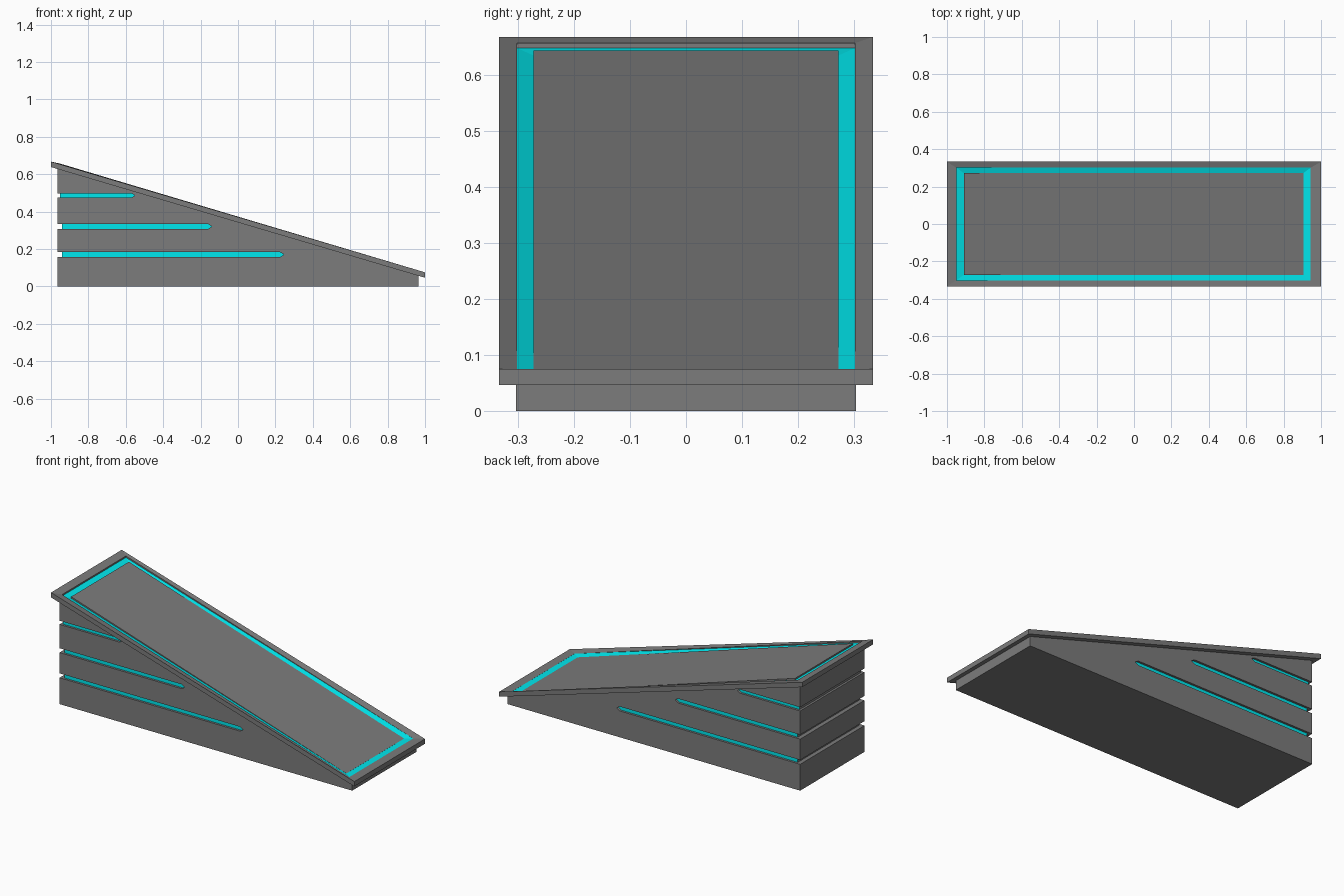
import bpy, bmesh

if "Cube" in bpy.data.objects:
    bpy.data.objects.remove(bpy.data.objects["Cube"])


def material(name, colour):
    mat = bpy.data.materials.new(name)
    mat.diffuse_color = (*colour, 1)
    mat.use_nodes = True
    mat.node_tree.nodes["Principled BSDF"].inputs["Base Color"].default_value = mat.diffuse_color
    return mat


grey = material("dark_grey", (0.2, 0.2, 0.2))
cyan = material("cyan", (0.0, 0.8, 0.85))


def slope(x):
    return 0.371 - 0.296 * x


def finish(name, bm):
    bmesh.ops.recalc_face_normals(bm, faces=bm.faces[:])
    mesh = bpy.data.meshes.new(name)
    bm.to_mesh(mesh)
    bm.free()
    mesh.materials.append(grey)
    mesh.materials.append(cyan)
    obj = bpy.data.objects.new(name, mesh)
    bpy.context.collection.objects.link(obj)
    return obj


def prism(name, profile, half_width, side_mat=0):
    """Extrude an x-z profile symmetrically along y; side_mat colours the two y faces."""
    bm = bmesh.new()
    a = [bm.verts.new((x, -half_width, z)) for x, z in profile]
    b = [bm.verts.new((x, half_width, z)) for x, z in profile]
    for ring in (a, b):
        bm.faces.new(ring).material_index = side_mat
    for i in range(len(a)):
        j = (i + 1) % len(a)
        bm.faces.new((a[i], a[j], b[j], b[i]))
    return finish(name, bm)


# Wedge body with slots open at the tall end: (bottom, top, tip x)
slots = [(0.475, 0.497, -0.55), (0.307, 0.333, -0.14), (0.157, 0.183, 0.245)]
back, front, thick = -0.965, 0.965, 0.029
profile = [(back, 0), (front, 0), (front, slope(front) - thick),
           (back, slope(back) - thick)]
for lo, hi, tip in slots:
    profile += [(back, hi), (tip - 0.02, hi), (tip, (lo + hi) / 2),
                (tip - 0.02, lo), (back, lo)]
prism("wedge_body", profile, 0.303)

# Recessed coloured strips in the slots
for i, (lo, hi, tip) in enumerate(slots):
    x0 = -0.952 if i == 0 else -0.94
    prism(f"slot_strip_{i + 1}",
          [(x0, lo), (tip - 0.02, lo), (tip, (lo + hi) / 2), (tip - 0.02, hi), (x0, hi)],
          0.29, side_mat=1)

# Sloped top plate: the border groove is deep at the tall end and fades out
# to a flat lip at the low end. Rings of (x0, z0, x1, z1, half y)
rings = [(-1, 0.667 - thick, 1, 0.075 - thick, 0.333),
         (-1, 0.667, 1, 0.075, 0.333),
         (-0.95, 0.656, 0.945, 0.0752, 0.301),
         (-0.95, 0.647, 0.945, 0.0748, 0.301),
         (-0.91, 0.634, 0.905, 0.0746, 0.272),
         (-0.91, 0.643, 0.905, 0.075, 0.272)]
bm = bmesh.new()
loops = []
for x0, z0, x1, z1, y in rings:
    loops.append([bm.verts.new(p) for p in
                  ((x0, -y, z0), (x1, -y, z1), (x1, y, z1), (x0, y, z0))])
for k in range(len(loops) - 1):
    for i in range(4):
        j = (i + 1) % 4
        f = bm.faces.new((loops[k][i], loops[k][j], loops[k + 1][j], loops[k + 1][i]))
        f.material_index = 1 if k == 3 else 0
bm.faces.new(loops[0])
bm.faces.new(loops[-1])
finish("ramp_plate", bm)
